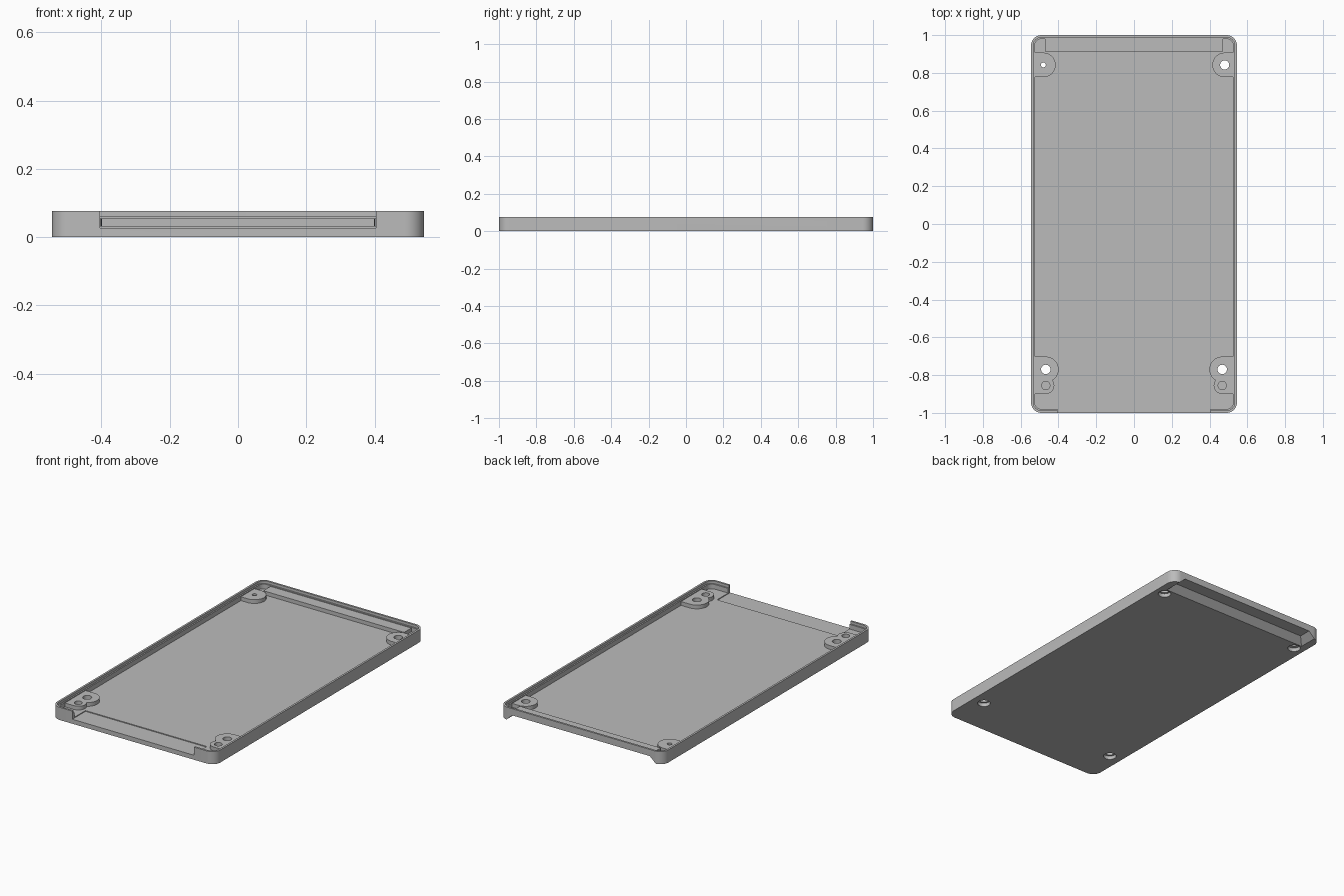
import bpy, bmesh, math

cube = bpy.data.objects.get("Cube")
if cube:
    bpy.data.objects.remove(cube, do_unlink=True)

grey = bpy.data.materials.new("plain grey")
grey.use_nodes = True
GREY = (0.5, 0.5, 0.5, 1)
grey.diffuse_color = GREY
grey.node_tree.nodes["Principled BSDF"].inputs["Base Color"].default_value = GREY

HX, HY, H = 0.545, 1.0, 0.076      # half width, half length, height
FLOOR, PAD = 0.032, 0.055          # floor level, level of ledge and bosses


def prism(name, pts, z0, z1):
    """Upright solid from an outline in x and y."""
    bm = bmesh.new()
    face = bm.faces.new([bm.verts.new((x, y, z0)) for x, y in pts])
    top = bmesh.ops.extrude_face_region(bm, geom=[face])["geom"]
    bmesh.ops.translate(bm, vec=(0, 0, z1 - z0),
                        verts=[v for v in top if isinstance(v, bmesh.types.BMVert)])
    bmesh.ops.recalc_face_normals(bm, faces=bm.faces)
    mesh = bpy.data.meshes.new(name)
    bm.to_mesh(mesh)
    bm.free()
    mesh.materials.append(grey)
    ob = bpy.data.objects.new(name, mesh)
    bpy.context.collection.objects.link(ob)
    return ob


def rounded(hx, hy, r, n=10):
    pts = []
    for q, (sx, sy) in enumerate([(1, 1), (-1, 1), (-1, -1), (1, -1)]):
        for i in range(n + 1):
            a = (q + i / n) * math.pi / 2
            pts.append((sx * (hx - r) + r * math.cos(a), sy * (hy - r) + r * math.sin(a)))
    return pts


def box(name, x0, x1, y0, y1, z0, z1):
    return prism(name, [(x0, y0), (x1, y0), (x1, y1), (x0, y1)], z0, z1)


def disc(name, x, y, r, z0, z1, n=40):
    ring = [(x + r * math.cos(i * math.tau / n), y + r * math.sin(i * math.tau / n))
            for i in range(n)]
    return prism(name, ring, z0, z1)


def combine(ob, tool, op="DIFFERENCE"):
    """Apply a boolean and drop the helper."""
    mod = ob.modifiers.new("cut", "BOOLEAN")
    mod.object, mod.operation, mod.solver = tool, op, "EXACT"
    bpy.context.view_layer.update()
    deps = bpy.context.evaluated_depsgraph_get()
    mesh = bpy.data.meshes.new_from_object(ob.evaluated_get(deps))
    ob.modifiers.clear()
    ob.data = mesh
    bpy.data.objects.remove(tool, do_unlink=True)


# Tray shell: pocket, stepped rim
tray = prism("tray", rounded(HX, HY, 0.055), 0, H)
combine(tray, prism("pocket", rounded(HX - 0.02, HY - 0.02, 0.035), FLOOR, 0.2))
combine(tray, prism("rim_step", rounded(HX - 0.012, HY - 0.012, 0.043), 0.06, 0.2))

# Front opening with a slightly lower sill
combine(tray, box("front_opening", -0.405, 0.405, -1.1, -0.875, 0.027, 0.2))

# Raised ledge along the back
combine(tray, box("back_ledge", -0.47, 0.47, 0.912, 0.985, 0.02, PAD), "UNION")

# Recess under the back edge, with sloping front and ends
recess = box("back_recess", -0.51, 0.51, 0.875, 1.1, -0.01, 0.036)
for v in recess.data.vertices:
    if v.co.z > 0:
        v.co.x *= 0.9
        if v.co.y < 1:
            v.co.y += 0.05
combine(tray, recess)

# Corner bosses
for s in (-1, 1):
    wall = s * (HX - 0.015)
    front_x, back_x = s * 0.467, s * 0.48

    def slab(x, y0, y1):
        return box("slab", min(wall, x), max(wall, x), y0, y1, 0.02, PAD)

    combine(tray, slab(front_x, -0.838, -0.702), "UNION")
    combine(tray, disc("lobe", front_x, -0.77, 0.068, 0.021, PAD), "UNION")
    combine(tray, slab(front_x, -0.9, -0.8), "UNION")
    combine(tray, disc("lobe", front_x, -0.855, 0.045, 0.021, PAD), "UNION")
    combine(tray, slab(back_x, 0.777, 0.907), "UNION")
    combine(tray, disc("lobe", back_x, 0.842, 0.065, 0.021, PAD), "UNION")

    # Screw holes, counterbored from below, and the blind front holes
    back_r = 0.024 if s > 0 else 0.013
    for x, y, r in ((front_x, -0.77, 0.025), (back_x, 0.842, back_r)):
        combine(tray, disc("hole", x, y, r, -0.1, 0.2))
        combine(tray, disc("counterbore", x, y, 0.036, -0.1, 0.022))
    combine(tray, disc("blind_hole", front_x, -0.855, 0.022, FLOOR, 0.2))

# Smooth the round walls, keep the edges crisp
bpy.ops.object.select_all(action="DESELECT")
tray.select_set(True)
bpy.context.view_layer.objects.active = tray
bpy.ops.object.shade_smooth_by_angle(angle=math.radians(30))
